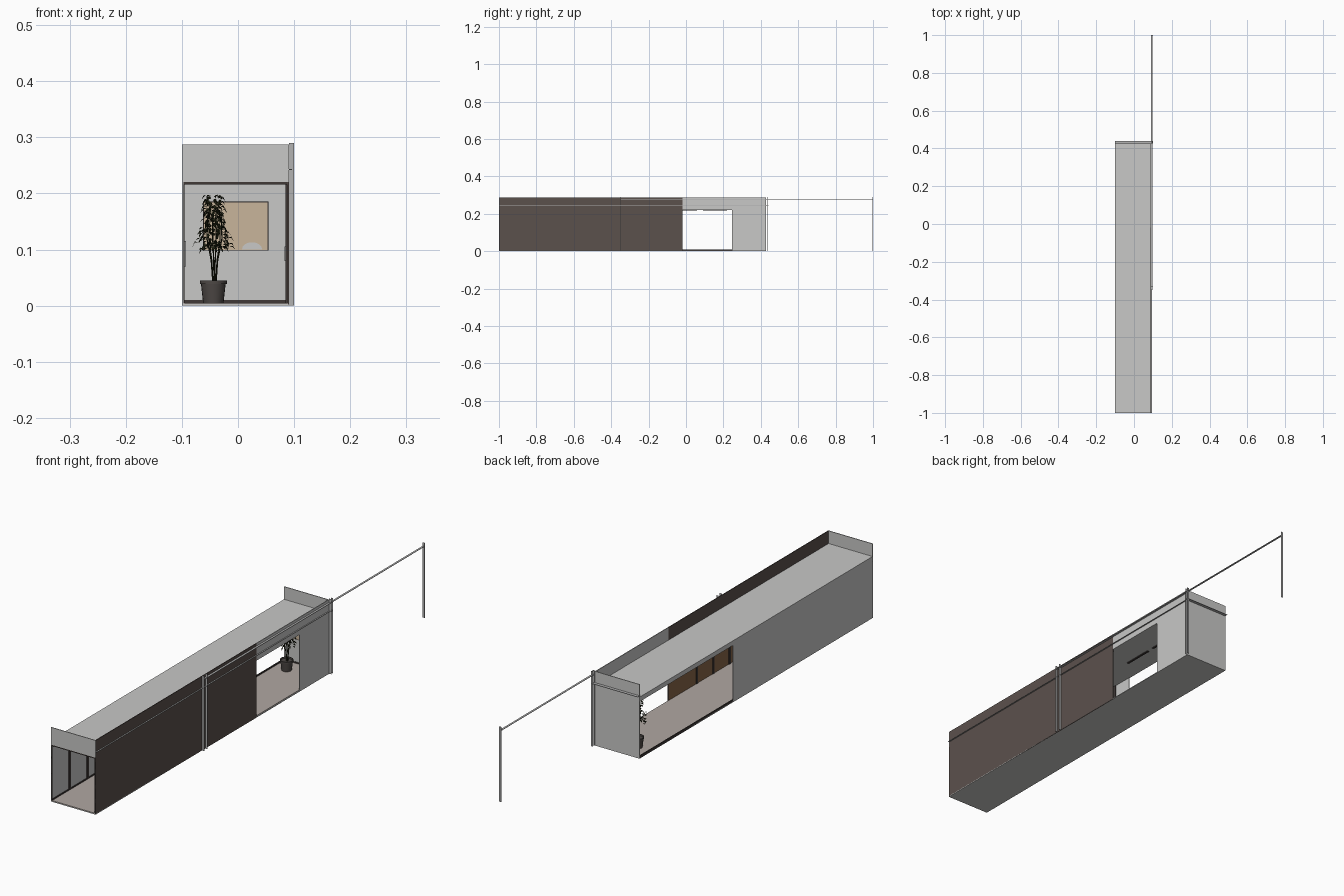
import bpy, bmesh, math, random
from mathutils import Vector, Matrix

if "Cube" in bpy.data.objects:
    bpy.data.objects.remove(bpy.data.objects["Cube"])
random.seed(4)


def material(name, r, g, b):
    m = bpy.data.materials.new(name)
    m.use_nodes = True
    m.diffuse_color = (r, g, b, 1)
    m.node_tree.nodes["Principled BSDF"].inputs["Base Color"].default_value = (r, g, b, 1)
    return m


GREY = material("light grey", .58, .58, .57)
BROWN = material("dark brown cladding", .105, .082, .073)
FLOOR = material("beige floor", .44, .39, .36)
WOOD = material("wood panel", .24, .13, .065)
FRAME = material("dark frame", .05, .04, .037)
METAL = material("steel grey", .45, .45, .45)
CANVAS = material("tan canvas", .58, .46, .33)
POT = material("charcoal pot", .075, .065, .06)
LEAF = material("dark leaf", .012, .014, .005)


def finish(name, bm, mat):
    me = bpy.data.meshes.new(name)
    bm.to_mesh(me)
    bm.free()
    me.materials.append(mat)
    ob = bpy.data.objects.new(name, me)
    bpy.context.collection.objects.link(ob)
    return ob


def add_box(bm, x, y, z):
    lo, hi = Vector((x[0], y[0], z[0])), Vector((x[1], y[1], z[1]))
    mat = Matrix.Translation((lo + hi) / 2) @ Matrix.Diagonal((*(hi - lo), 1))
    bmesh.ops.create_cube(bm, size=1, matrix=mat)


def boxes(name, mat, *spans):
    bm = bmesh.new()
    for span in spans:
        add_box(bm, *span)
    return finish(name, bm, mat)


L, R = -.1, .091            # outer side planes
FRONT, BACK = -1, .427      # outer end planes
ROOF, CEIL, TOP = .238, .22, .287
SPLIT, HOLE, OPEN = -.018, .247, -.145
T = .003                    # wall thickness

# Shell: base, roof slab, walls and parapets
boxes("base", GREY, ((L, R), (FRONT, BACK), (0, .003)))
boxes("floor", FLOOR, ((L + T, R - T), (FRONT, BACK - T), (.003, .005)))
boxes("roof", GREY, ((L, R - T), (FRONT + T, BACK - T), (CEIL, ROOF)))
boxes("right_wall", GREY, ((L, L + T), (FRONT, OPEN), (.003, ROOF)))
boxes("back_wall", GREY, ((L, R), (BACK - T, BACK), (0, TOP)))
boxes("front_parapet", GREY, ((L, R), (FRONT, FRONT + T), (CEIL, TOP)))
boxes("cladding_wall", BROWN, ((R - T, R), (FRONT, SPLIT), (0, TOP)))
boxes("window_wall", GREY,
      ((R - T, R), (SPLIT, HOLE), (CEIL, TOP)),
      ((R - T, R), (HOLE, BACK - T), (0, TOP)))

# Interior lining, skirting and mullions
boxes("wood_lining", WOOD, ((R - T - .001, R - T), (FRONT + .004, SPLIT), (.005, CEIL)))
boxes("skirting", FRAME,
      ((L, L + .004), (OPEN, BACK - T), (.001, .01)),
      ((L + T, L + .005), (FRONT, OPEN), (.004, .01)),
      ((L + T, R - T), (BACK - .005, BACK - T), (.004, .01)))
boxes("front_frame", FRAME,
      ((L, L + .004), (FRONT, FRONT + .004), (.005, CEIL)),
      ((R - .004, R - .0005), (FRONT, FRONT + .004), (.005, CEIL)),
      ((L, R - .0005), (FRONT, FRONT + .004), (CEIL - .004, CEIL)))
bm = bmesh.new()
for i in range(7):
    y = -.89 + .11 * i
    add_box(bm, (L + T, L + .005), (y - .006, y + .006), (.01, CEIL))
for i in range(8):
    y = -.19 - .1 * i
    add_box(bm, (R - .006, R - .004), (y - .005, y + .005), (.005, CEIL))
finish("wall_mullions", bm, FRAME)
boxes("door_handles", METAL,
      ((L + .004, L + .007), (-.56, -.553), (.07, .115)),
      ((R - .008, R - .005), (-.46, -.453), (.08, .105)))
boxes("ceiling_light_strips", FRAME,
      ((-.024, -.016), (-.06, .06), (CEIL - .003, CEIL)),
      ((-.024, -.016), (.09, .22), (CEIL - .003, CEIL)))

# Picture on the back wall with a hill shape
wall = BACK - T
boxes("picture_frame", FRAME, ((-.0625, .054), (wall - .003, wall), (.098, .186)))
boxes("picture", CANVAS, ((-.061, .0525), (wall - .004, wall - .003), (.0985, .184)))
bm = bmesh.new()
arc = [bm.verts.new((.025 - .018 * math.cos(math.pi * i / 8), wall - .0045,
                     .1 + .013 * math.sin(math.pi * i / 8))) for i in range(9)]
bm.faces.new(arc)
finish("picture_hill", bm, GREY)

# Outdoor posts (flat fins) and horizontal rails
bm = bmesh.new()
for y in (-.35, -.33, .427, .437, .998):
    add_box(bm, (R, .1), (y, y + .0015), (0, .29))
finish("outer_posts", bm, METAL)
boxes("outer_rails", METAL,
      ((R, .099), (-.35, 1), (.275, .2765)),
      ((R, .096), (FRONT, .44), (.242, .2432)),
      ((L, .1), (BACK, BACK + .012), (.242, .2435)))

# Potted plant
PX, PY = -.044, .36
bm = bmesh.new()
profile = [(0, .003), (.018, .003), (.022, .039), (.024, .039), (.024, .045),
           (.021, .045), (.02, .04), (0, .04)]
verts = [bm.verts.new((r, 0, z)) for r, z in profile]
edges = [bm.edges.new(p) for p in zip(verts, verts[1:])]
bmesh.ops.spin(bm, geom=verts + edges, axis=(0, 0, 1), cent=(0, 0, 0),
               angle=math.tau, steps=20)
bmesh.ops.remove_doubles(bm, verts=bm.verts, dist=.0001)
bmesh.ops.recalc_face_normals(bm, faces=bm.faces)
pot = finish("plant_pot", bm, POT)
pot.location = (PX, PY, 0)
bpy.context.view_layer.objects.active = pot
pot.select_set(True)
bpy.ops.object.shade_smooth_by_angle(angle=.6)

curve = bpy.data.curves.new("plant_stems", "CURVE")
curve.dimensions = "3D"
curve.bevel_depth = .0011
curve.bevel_resolution = 0
curve.materials.append(LEAF)
for i in range(6):
    a = math.tau * i / 6 + .3
    s = curve.splines.new("POLY")
    s.points.add(3)
    for p, (r, z) in zip(s.points, ((.003, .04), (.006, .08), (.014, .12), (.012, .17))):
        p.co = (r * math.cos(a), r * math.sin(a), z, 1)
stems = bpy.data.objects.new("plant_stems", curve)
stems.location = (PX + .002, PY, 0)
bpy.context.collection.objects.link(stems)

# Drooping folded leaves, widest low in the crown
bm = bmesh.new()
for i in range(230):
    t = random.random()
    z = .098 + .098 * t
    reach = (.03 if t < .45 else .019) * (1 - .3 * t) * math.sqrt(random.random())
    a = random.uniform(0, math.tau)
    out = Vector((math.cos(a), math.sin(a), 0))
    side = Vector((-out.y, out.x, 0)) * random.uniform(.002, .0035)
    base = out * reach + Vector((0, 0, z))
    size = random.uniform(.009, .014)
    mid = base + out * size * .5 + Vector((0, 0, .002))
    tip = base + out * size * .85 - Vector((0, 0, size * random.uniform(.2, .7)))
    b, m, e, p, q = [bm.verts.new(v) for v in
                     (base, mid, tip, mid + side - Vector((0, 0, .002)),
                      mid - side - Vector((0, 0, .002)))]
    for tri in ((b, p, m), (p, e, m), (b, m, q), (m, e, q)):
        bm.faces.new(tri)
leaves = finish("plant_leaves", bm, LEAF)
leaves.location = (PX, PY, 0)
